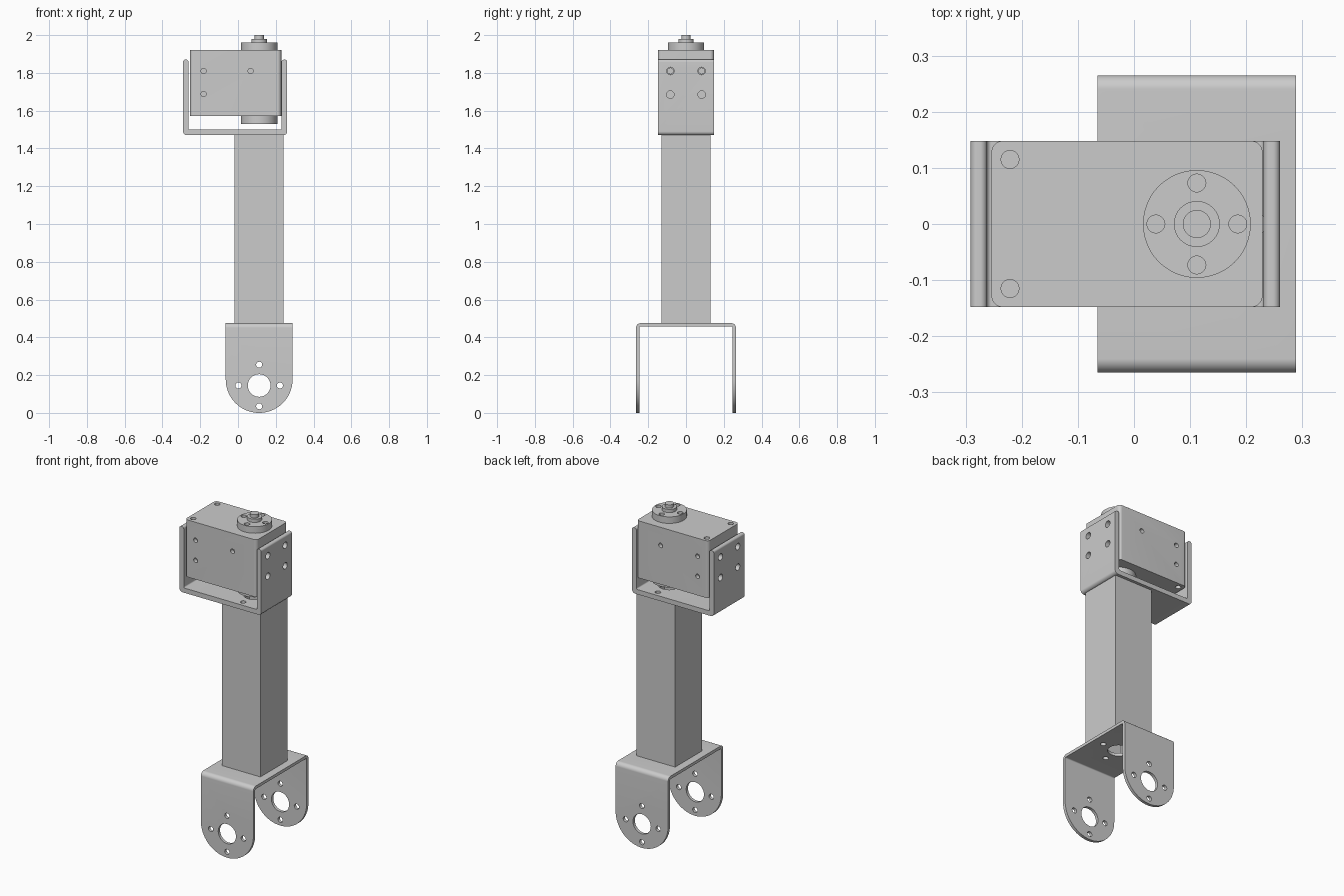
import bpy, bmesh
from math import cos, sin, tan, pi
from mathutils import Vector

if "Cube" in bpy.data.objects:
    bpy.data.objects.remove(bpy.data.objects["Cube"])

COLOUR = (0.6, 0.6, 0.6, 1)
metal = bpy.data.materials.new("grey_metal")
metal.use_nodes = True
metal.diffuse_color = COLOUR
metal.node_tree.nodes["Principled BSDF"].inputs["Base Color"].default_value = COLOUR

PIVOT = 0.112      # x of the shaft and arm axis


def rounded(corners, seg=8):
    """Outline from (u, v, radius) corners, with arcs on the rounded ones."""
    out = []
    for i, (u, v, r) in enumerate(corners):
        p = Vector((u, v))
        if r == 0:
            out.append(p)
            continue
        a = (Vector(corners[i - 1][:2]) - p).normalized()
        b = (Vector(corners[(i + 1) % len(corners)][:2]) - p).normalized()
        half = a.angle(b) / 2
        centre = p + (a + b).normalized() * r / sin(half)
        s = p + a * r / tan(half) - centre
        e = p + b * r / tan(half) - centre
        out += [centre + s.lerp(e, k / seg).normalized() * r for k in range(seg + 1)]
    return out


def circle(u, v, r, n=32):
    return [(u + r * cos(2 * pi * k / n), v + r * sin(2 * pi * k / n)) for k in range(n)]


def add_prism(bm, outline, axis, lo, hi):
    """Extrude an outline in the plane across the axis from lo to hi."""
    def place(p, w):
        u, v = p
        return {"x": (w, u, v), "y": (u, w, v), "z": (u, v, w)}[axis]
    face = bm.faces.new([bm.verts.new(place(p, lo)) for p in outline])
    ext = bmesh.ops.extrude_face_region(bm, geom=[face])["geom"]
    shift = Vector(place((0, 0), hi - lo))
    bmesh.ops.translate(bm, verts=[g for g in ext if isinstance(g, bmesh.types.BMVert)], vec=shift)


def make(name, *prisms):
    bm = bmesh.new()
    for p in prisms:
        add_prism(bm, *p)
    bmesh.ops.recalc_face_normals(bm, faces=bm.faces)
    mesh = bpy.data.meshes.new(name)
    bm.to_mesh(mesh)
    bm.free()
    mesh.materials.append(metal)
    obj = bpy.data.objects.new(name, mesh)
    bpy.context.collection.objects.link(obj)
    return obj


def select(obj):
    bpy.ops.object.select_all(action="DESELECT")
    obj.select_set(True)
    bpy.context.view_layer.objects.active = obj


def boolean(obj, operation, *prisms):
    tool = make("cutter", *prisms)
    tool.hide_render = True
    mod = obj.modifiers.new("cut", "BOOLEAN")
    mod.operation, mod.solver, mod.object = operation, "EXACT", tool
    select(obj)
    bpy.ops.object.modifier_apply(modifier="cut")
    bpy.data.objects.remove(tool)


def finish(obj):
    select(obj)
    bpy.ops.object.shade_smooth_by_angle(angle=0.6)


def ring(u, v, dist, r, axis, lo, hi):
    """Four small holes around a centre."""
    return [(circle(u + dist * a, v + dist * b, r, 20), axis, lo, hi)
            for a, b in ((1, 0), (-1, 0), (0, 1), (0, -1))]


def mount_holes(axis, c, lo, hi):
    return [(circle(*c, 0.06), axis, lo, hi)] + ring(*c, 0.11, 0.016, axis, lo, hi)


# Lower fork: bent channel, arms trimmed to round ends
W, T, TOP = 0.265, 0.018, 0.475
R = 0.177
fork = make("lower_fork", (rounded([
    (-W, 0, 0), (-W, TOP, 0.025), (W, TOP, 0.025), (W, 0, 0),
    (W - T, 0, 0), (W - T, TOP - T, 0.007), (T - W, TOP - T, 0.007), (T - W, 0, 0)]),
    "x", PIVOT - R, PIVOT + R))
tongue = [(PIVOT + R * cos(pi + pi * k / 40), R + R * sin(pi + pi * k / 40)) for k in range(41)]
boolean(fork, "INTERSECT", (tongue + [(PIVOT + R, 0.6), (PIVOT - R, 0.6)], "y", -0.4, 0.4))
boolean(fork, "DIFFERENCE",
        *mount_holes("y", (PIVOT, 0.145), -0.4, 0.4),
        *mount_holes("z", (PIVOT, 0), 0.4, 0.55))
finish(fork)

# Square tube column
H = 0.13


def square(h):
    return [(PIVOT - h, -h), (PIVOT + h, -h), (PIVOT + h, h), (PIVOT - h, h)]


column = make("column", (square(H), "z", TOP, 1.472))
boolean(column, "DIFFERENCE", (square(H - 0.015), "z", 0.4, 1.6))

# Upper bracket: channel with rounded lips
L, RT, B, Z, T = -0.291, 0.26, 1.47, 1.87, 0.029
bracket = make("upper_bracket", (rounded([
    (L, Z, 0.012), (L, B, 0.02), (RT, B, 0.02), (RT, Z, 0.012),
    (RT - T, Z, 0.012), (RT - T, B + T, 0.008), (L + T, B + T, 0.008), (L + T, Z, 0.012)]),
    "y", -0.148, 0.148))
side_holes = [(y, z) for y in (-0.083, 0.083) for z in (1.81, 1.685)]
boolean(bracket, "DIFFERENCE",
        *[(circle(y, z, 0.02, 20), "x", -0.5, 0.5) for y, z in side_holes],
        *mount_holes("z", (PIVOT, 0), 1.4, 1.55))
finish(bracket)

# Motor body with shallow screw holes
X0, X1, Y, Z0, Z1 = -0.254, 0.229, 0.148, 1.572, 1.92
motor = make("motor_body", (rounded([
    (X0, -Y, 0.02), (X1, -Y, 0.02), (X1, Y, 0.02), (X0, Y, 0.02)]), "z", Z0, Z1))
D = 0.025
holes = []
for s in (-1, 1):
    holes += [(circle(x, z, 0.014, 20), "y", s * (Y - D), s * (Y + D))
              for x, z in ((-0.182, 1.81), (0.067, 1.81), (-0.182, 1.688))]
    holes += [(circle(-0.221, s * 0.115, 0.016, 20), "z", z - D, z + D) for z in (Z0, Z1)]
    holes += [(circle(s * 0.083, 1.81, 0.015, 20), "x", x - D, x + D) for x in (X0, X1)]
boolean(motor, "DIFFERENCE", *holes)
finish(motor)

# Output horn on top, idler horn below, hub and shaft
for name, lo, hi in (("output_horn", Z1, 1.96), ("idler_horn", 1.53, Z0)):
    horn = make(name, (circle(PIVOT, 0, 0.096, 48), "z", lo, hi))
    boolean(horn, "DIFFERENCE", *ring(PIVOT, 0, 0.073, 0.016, "z", lo - 0.05, hi + 0.05))
    finish(horn)
finish(make("horn_hub", (circle(PIVOT, 0, 0.041), "z", 1.96, 1.98)))
finish(make("shaft_tip", (circle(PIVOT, 0, 0.025), "z", 1.98, 2.0)))
